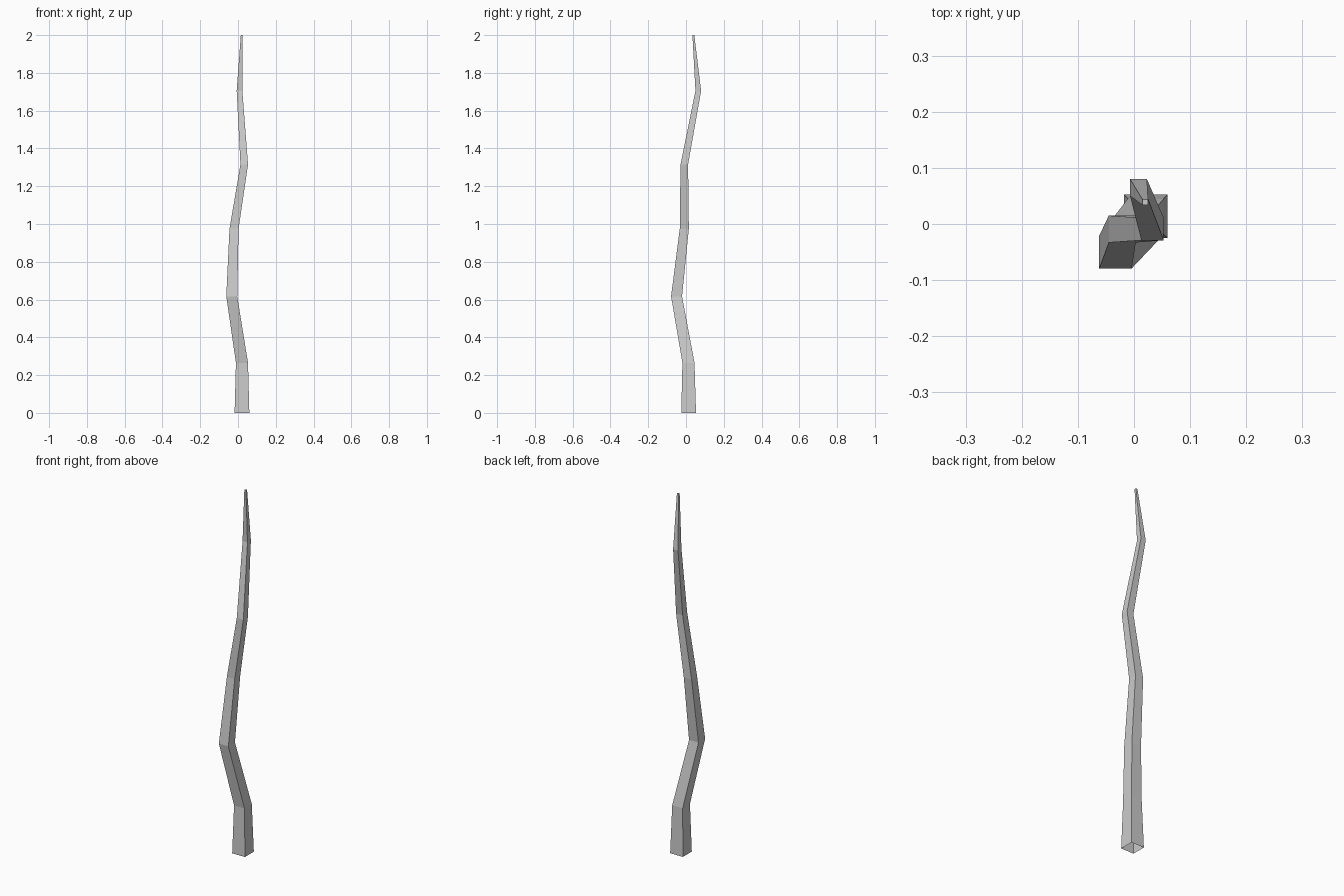
import bpy, bmesh

if "Cube" in bpy.data.objects:
    bpy.data.objects.remove(bpy.data.objects["Cube"])

# Square cross-sections up the crooked pole: centre x, centre y, height, half width
sections = [
    (0.021, 0.014, 0.0, 0.039),
    (0.021, 0.013, 0.265, 0.032),
    (-0.033, -0.050, 0.617, 0.029),
    (-0.021, -0.009, 0.975, 0.024),
    (0.033, -0.009, 1.315, 0.020),
    (0.008, 0.065, 1.705, 0.015),
    (0.020, 0.039, 2.0, 0.005),
]

bm = bmesh.new()
rings = [[bm.verts.new((x + sx * h, y + sy * h, z))
          for sx, sy in ((-1, -1), (1, -1), (1, 1), (-1, 1))]
         for x, y, z, h in sections]

# Four flat sides between neighbouring sections
for low, high in zip(rings, rings[1:]):
    for i in range(4):
        j = (i + 1) % 4
        bm.faces.new((low[i], low[j], high[j], high[i]))

# Tip cap; the underside is open
bm.faces.new(rings[-1])

mesh = bpy.data.meshes.new("crooked_pole")
bm.to_mesh(mesh)
bm.free()
pole = bpy.data.objects.new("crooked_pole", mesh)
bpy.context.collection.objects.link(pole)
